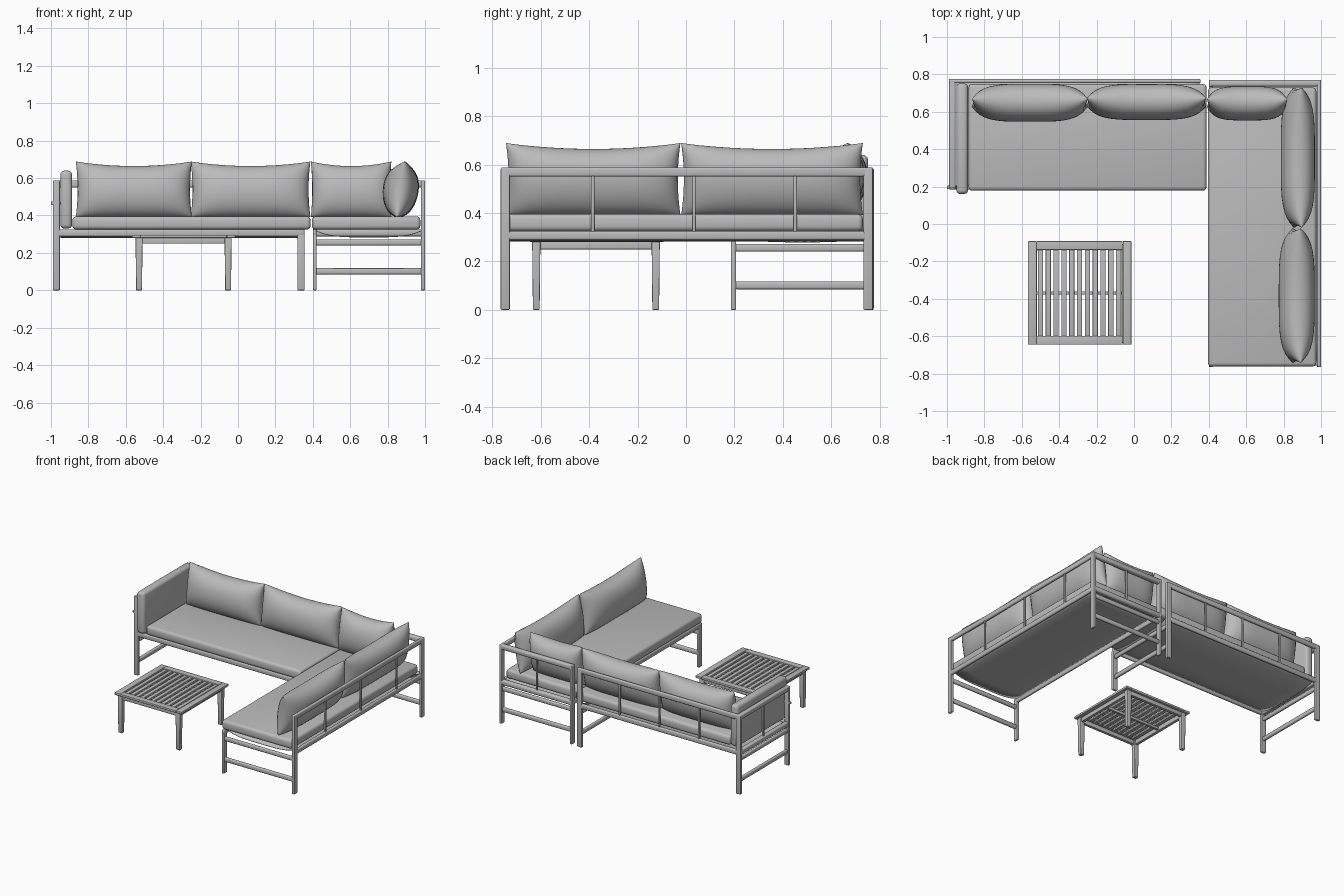
import bpy
import bmesh
import math
from mathutils import Matrix, Vector

if "Cube" in bpy.data.objects:
    bpy.data.objects.remove(bpy.data.objects["Cube"])

grey = bpy.data.materials.new("plain grey")
grey.use_nodes = True
colour = (0.5, 0.5, 0.5, 1)
grey.diffuse_color = colour
grey.node_tree.nodes["Principled BSDF"].inputs["Base Color"].default_value = colour


def finish(name, bm, angle=40):
    bmesh.ops.recalc_face_normals(bm, faces=bm.faces)
    mesh = bpy.data.meshes.new(name)
    bm.to_mesh(mesh)
    bm.free()
    mesh.materials.append(grey)
    obj = bpy.data.objects.new(name, mesh)
    bpy.context.collection.objects.link(obj)
    bpy.ops.object.select_all(action="DESELECT")
    obj.select_set(True)
    bpy.context.view_layer.objects.active = obj
    bpy.ops.object.shade_smooth_by_angle(angle=math.radians(angle))
    return obj


def box(name, x, y, z, bevel=0.005, taper=1.0):
    """Rounded box between (low, high) pairs; taper shrinks the foot."""
    bm = bmesh.new()
    bmesh.ops.create_cube(bm, size=1)
    for v in bm.verts:
        s = taper if v.co.z < 0 else 1
        v.co = Vector([(r[0] + r[1]) / 2 + c * (r[1] - r[0])
                       for r, c in zip((x, y, z), (v.co.x * s, v.co.y * s, v.co.z))])
    if bevel:
        bmesh.ops.bevel(bm, geom=bm.edges[:], offset=bevel, segments=3,
                        profile=0.5, affect="EDGES")
    return finish(name, bm)


def pillow(name, centre, width, depth, turn=0, lean=8, height=0.30):
    """Soft cushion with peaked top corners and a sagging top edge."""
    bm = bmesh.new()
    n = 20
    for side in (-1, 1):
        grid = bmesh.ops.create_grid(bm, x_segments=n, y_segments=n, size=1)
        for vert in grid["verts"]:
            u = math.sin(vert.co.x * math.pi / 2)
            v = math.sin(vert.co.y * math.pi / 2)
            puff = math.sqrt(max(0, (1 - u ** 4) * (1 - v * v)))
            sag = 0.17 * (1 - u * u) * max(0, v) ** 2
            vert.co = (u * width / 2 * (1 - 0.03 * (1 - v * v)),
                       side * puff * depth / 2,
                       (v - sag) * height / 2)
    bmesh.ops.remove_doubles(bm, verts=bm.verts, dist=0.0005)
    place = (Matrix.Translation(centre) @ Matrix.Rotation(math.radians(turn), 4, "Z")
             @ Matrix.Rotation(math.radians(-lean), 4, "X"))
    bmesh.ops.transform(bm, matrix=place, verts=bm.verts)
    return finish(name, bm, 70)


def sling(name, x, y, across):
    """Sagging deck under a seat cushion."""
    bm = bmesh.new()
    bmesh.ops.create_grid(bm, x_segments=16, y_segments=16, size=1)
    for v in bm.verts:
        s = v.co[across]
        v.co = ((x[0] + x[1]) / 2 + v.co.x * (x[1] - x[0]) / 2,
                (y[0] + y[1]) / 2 + v.co.y * (y[1] - y[0]) / 2,
                0.283 + 0.035 * s ** 4)
    obj = finish(name, bm)
    mod = obj.modifiers.new("thickness", "SOLIDIFY")
    mod.thickness = 0.004


SEAT = (0.288, 0.325)
TOP = (0.55, 0.588)
LOW = (0.085, 0.118)
END = (0.24, 0.272)
POST = (0.31, 0.57)

# Long sofa frame
front, back = (0.185, 0.207), (0.753, 0.775)
left, right = (-0.99, -0.952), (0.318, 0.356)
for side, x, tall in (("left", left, 0.585), ("right", right, 0.3)):
    box(f"sofa_front_leg_{side}", x, front, (0, tall))
    box(f"sofa_back_leg_{side}", x, back, (0, 0.585))
    mid = (x[0] + 0.008, x[1] - 0.008)
    box(f"sofa_stretcher_{side}", mid, (0.2, 0.76), LOW, 0.009)
    box(f"sofa_end_rail_{side}", mid, (0.2, 0.76), END, 0.009)
for label, y in (("front", front), ("back", back)):
    box(f"sofa_seat_rail_{label}", (-0.97, 0.356), y, SEAT, 0.009)
box("sofa_back_top_rail", (-0.99, 0.356), back, TOP, 0.009)
for i in range(3):
    x = -0.97 + 1.308 * (i + 1) / 4
    box(f"sofa_back_post_{i + 1}", (x - 0.007, x + 0.007), (0.757, 0.771), POST)

# Arm at the left end of the long sofa
box("arm_top_rail", (-0.988, -0.954), (0.19, 0.77), TOP, 0.009)
box("arm_lower_rail", (-0.988, -0.954), (0.19, 0.77), SEAT, 0.009)
box("arm_post", (-0.978, -0.964), (0.472, 0.486), POST)
box("arm_bolt", (-1.0, -0.95), (0.187, 0.205), (0.457, 0.475), 0.004)
box("arm_cushion", (-0.95, -0.887), (0.16, 0.752), (0.33, 0.64), 0.022)

# Corner chaise frame
inner, outer = (0.4, 0.42), (0.978, 1.0)
for label, y in (("front", (-0.765, -0.727)), ("back", (0.733, 0.771))):
    tall = 0.3 if label == "front" else 0.585
    box(f"chaise_inner_leg_{label}", inner, y, (0, tall))
    box(f"chaise_outer_leg_{label}", outer, y, (0, 0.585))
    mid = (y[0] + 0.008, y[1] - 0.008)
    box(f"chaise_stretcher_{label}", (0.41, 0.99), mid, LOW, 0.009)
    box(f"chaise_end_rail_{label}", (0.41, 0.99), mid, END, 0.009)
for label, x in (("inner", inner), ("outer", outer)):
    box(f"chaise_seat_rail_{label}", x, (-0.765, 0.771), SEAT, 0.009)
box("chaise_side_top_rail", outer, (-0.765, 0.771), TOP, 0.009)
box("chaise_back_top_rail", (0.4, 1.0), (0.735, 0.771), TOP, 0.012)
box("chaise_back_lower_rail", (0.4, 1.0), (0.735, 0.771), SEAT, 0.012)
box("chaise_back_post", (0.693, 0.707), (0.746, 0.76), POST)
for i in range(3):
    y = -0.385 + 0.418 * i
    box(f"chaise_side_post_{i + 1}", (0.982, 0.996), (y - 0.007, y + 0.007), POST)

# Decks and seat cushions
sling("sofa_deck", (-0.95, 0.35), (0.2, 0.76), 1)
sling("chaise_deck", (0.412, 0.985), (-0.73, 0.735), 0)
box("sofa_seat_cushion", (-0.885, 0.388), (0.178, 0.748), (0.325, 0.395), 0.02)
box("chaise_seat_cushion", (0.395, 0.975), (-0.762, 0.73), (0.325, 0.395), 0.02)

# Back cushions
pillow("sofa_back_cushion_left", (-0.557, 0.648, 0.54), 0.62, 0.20)
pillow("sofa_back_cushion_right", (0.067, 0.652, 0.54), 0.64, 0.19)
pillow("chaise_back_cushion", (0.605, 0.645, 0.54), 0.43, 0.18)
pillow("chaise_side_cushion_back", (0.876, 0.355, 0.54), 0.75, 0.18, -90)
pillow("chaise_side_cushion_front", (0.87, -0.383, 0.54), 0.72, 0.19, -90)

# Slatted table
tx, ty, edge = (-0.567, -0.015), (-0.645, -0.092), 0.046
for label, lo, hi in (("low", 0, edge), ("high", 0.553 - edge, 0.553)):
    box(f"table_top_side_{label}", (tx[0] + lo, tx[0] + hi), ty, (0.28, 0.297), 0.003)
    box(f"table_top_end_{label}", (tx[0] + edge, tx[1] - edge),
        (ty[0] + lo, ty[0] + hi), (0.28, 0.297), 0.003)
for i, x in enumerate((-0.548, -0.072)):
    box(f"table_side_apron_{i + 1}", (x + 0.008, x + 0.03), (-0.62, -0.12), (0.25, 0.282), 0.003)
    for j, y in enumerate((-0.635, -0.142)):
        box(f"table_leg_{i + 1}_{j + 1}", (x, x + 0.038), (y, y + 0.034),
            (0, 0.282), 0.004, 0.82)
for j, y in enumerate((-0.63, -0.132)):
    box(f"table_end_apron_{j + 1}", (-0.53, -0.05), (y, y + 0.022), (0.25, 0.282), 0.003)
for i in range(11):
    x = -0.5 + 0.418 * i / 10
    box(f"table_slat_{i + 1}", (x - 0.014, x + 0.014), (-0.605, -0.132), (0.278, 0.292), 0.003)
box("table_slat_support", (-0.53, -0.05), (-0.378, -0.36), (0.258, 0.278), 0.003)
